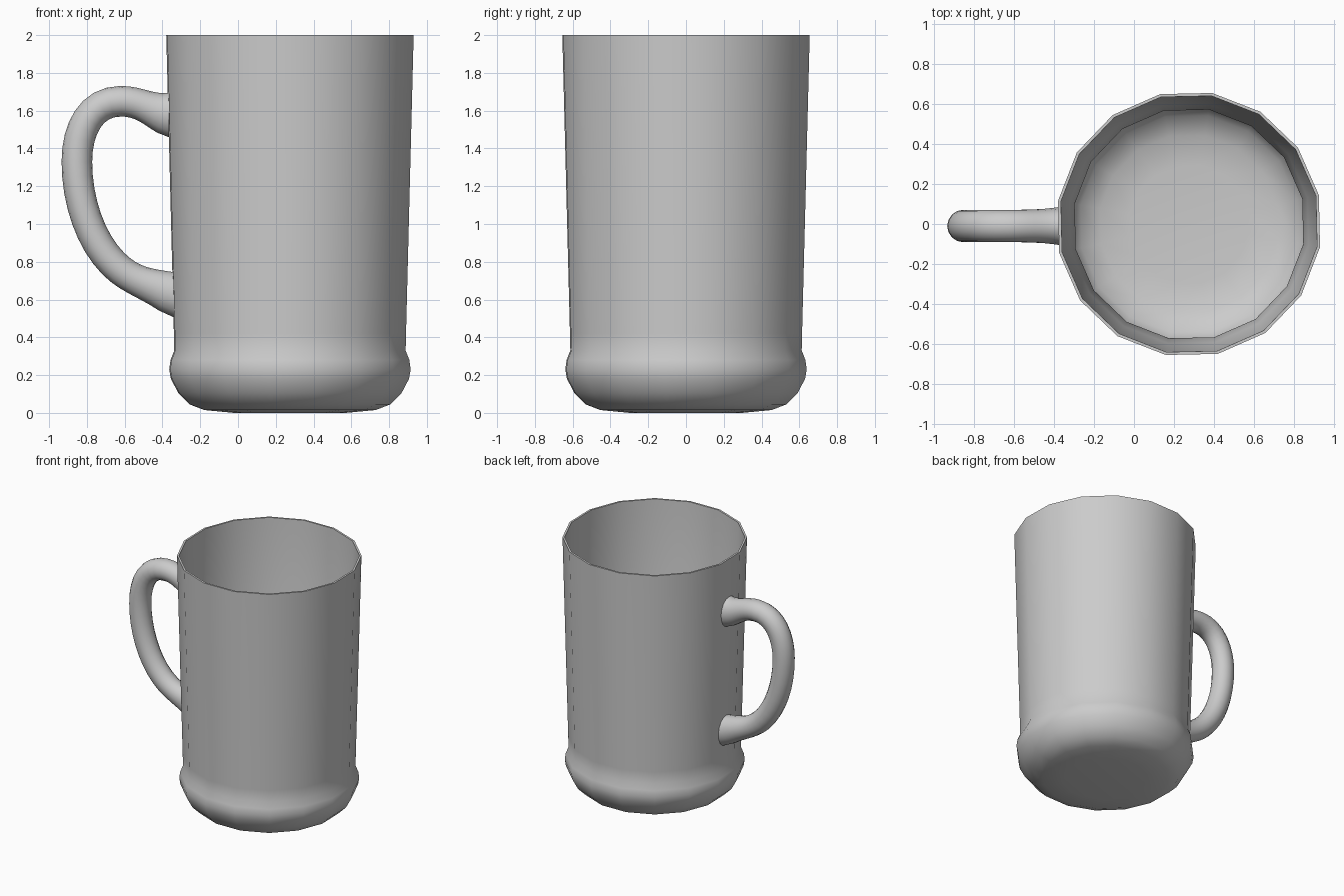
import bpy, bmesh, math
from mathutils import Vector
from mathutils.geometry import interpolate_bezier

if "Cube" in bpy.data.objects:
    bpy.data.objects.remove(bpy.data.objects["Cube"])

SIDES = 16
CENTRE_X = 0.275
TURN = math.radians(12.5)

grey = bpy.data.materials.new("plain_grey")
grey.use_nodes = True
colour = (0.6, 0.6, 0.6, 1)
grey.diffuse_color = colour
grey.node_tree.nodes["Principled BSDF"].inputs["Base Color"].default_value = colour


def finish(bm, name, angle):
    bmesh.ops.recalc_face_normals(bm, faces=bm.faces)
    mesh = bpy.data.meshes.new(name)
    bm.to_mesh(mesh)
    bm.free()
    mesh.materials.append(grey)
    obj = bpy.data.objects.new(name, mesh)
    bpy.context.collection.objects.link(obj)
    bpy.ops.object.select_all(action="DESELECT")
    obj.select_set(True)
    bpy.context.view_layer.objects.active = obj
    bpy.ops.object.shade_smooth_by_angle(angle=math.radians(angle))
    return obj


def bridge(bm, rings):
    for a, b in zip(rings, rings[1:]):
        n = len(a)
        for i in range(n):
            j = (i + 1) % n
            bm.faces.new((a[i], a[j], b[j], b[i]))


def cap(bm, ring, point):
    tip = bm.verts.new(point)
    for i, v in enumerate(ring):
        bm.faces.new((v, ring[(i + 1) % len(ring)], tip))


# Mug body: outside from base to rim, then down the inside to the floor
profile = [(0.30, 0.0), (0.46, 0.015), (0.54, 0.045), (0.60, 0.105),
           (0.64, 0.18), (0.649, 0.23), (0.642, 0.28), (0.622, 0.33),
           (0.624, 0.42), (0.665, 2.0), (0.65, 2.0), (0.606, 0.42),
           (0.58, 0.34), (0.60, 0.28), (0.605, 0.23), (0.59, 0.17),
           (0.55, 0.11), (0.45, 0.06), (0.30, 0.045)]
bm = bmesh.new()
rings = []
for r, z in profile:
    angles = [TURN + math.tau * i / SIDES for i in range(SIDES)]
    rings.append([bm.verts.new((CENTRE_X + r * math.cos(a), r * math.sin(a), z))
                  for a in angles])
bridge(bm, rings)
cap(bm, rings[0], (CENTRE_X, 0, 0.0))
cap(bm, rings[-1], (CENTRE_X, 0, 0.045))
finish(bm, "mug_body", 50)

# Handle: bezier spans (knot, control, control, knot) in the x-z plane
spans = [((-0.365, 1.58), (-0.46, 1.60), (-0.52, 1.65), (-0.62, 1.65)),
         ((-0.62, 1.65), (-0.78, 1.65), (-0.853, 1.50), (-0.853, 1.33)),
         ((-0.853, 1.33), (-0.853, 1.12), (-0.78, 0.91), (-0.66, 0.79)),
         ((-0.66, 0.79), (-0.56, 0.69), (-0.46, 0.68), (-0.335, 0.625))]
path = []
for span in spans:
    points = interpolate_bezier(*[Vector((x, -0.01, z)) for x, z in span], 9)
    path += points if not path else points[1:]

bm = bmesh.new()
rings = []
last = len(path) - 1
for k, p in enumerate(path):
    tangent = path[min(k + 1, last)] - path[max(k - 1, 0)]
    if k in (0, last):
        tangent = Vector((-1 if k == 0 else 1, 0, 0))
    side = tangent.normalized().cross(Vector((0, 1, 0)))
    # The tube flares where it meets the wall
    flare = max(0, 1 - min(k, last - k) / 6) ** 2
    in_plane, across = 0.081 + 0.04 * flare, 0.081 + 0.015 * flare
    ring = []
    for i in range(SIDES):
        a = math.tau * i / SIDES
        ring.append(bm.verts.new(p + side * in_plane * math.cos(a)
                                 + Vector((0, across * math.sin(a), 0))))
    rings.append(ring)
bridge(bm, rings)
finish(bm, "handle", 60)
